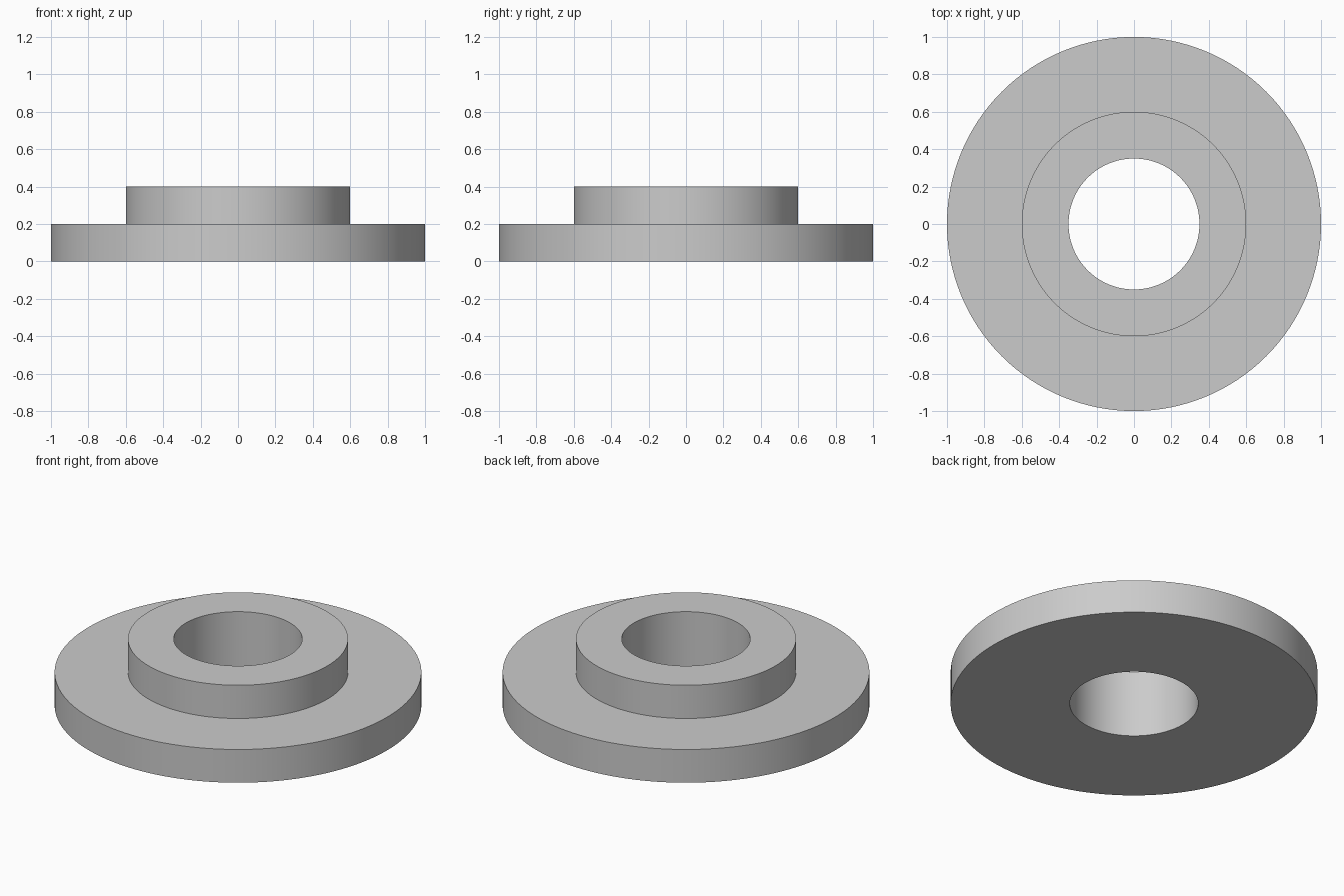
import bpy
import bmesh
import math
from mathutils import Matrix, Vector

SEGMENTS = 128

if "Cube" in bpy.data.objects:
    bpy.data.objects.remove(bpy.data.objects["Cube"], do_unlink=True)

# Single plain grey
grey = bpy.data.materials.new("plain grey")
grey.use_nodes = True
colour = (0.6, 0.6, 0.6, 1)
grey.diffuse_color = colour
grey.node_tree.nodes["Principled BSDF"].inputs["Base Color"].default_value = colour

# Stepped cross-section (radius, height): flange, collar and through bore
bore, collar, flange = 0.35, 0.6, 1.0
step, top = 0.2, 0.4
profile = [(bore, 0), (flange, 0), (flange, step),
           (collar, step), (collar, top), (bore, top)]

# Revolve the closed section about the vertical axis
bm = bmesh.new()
verts = [bm.verts.new((r, 0, z)) for r, z in profile]
edges = [bm.edges.new((a, b)) for a, b in zip(verts, verts[1:] + verts[:1])]
bmesh.ops.spin(bm, geom=verts + edges, cent=(0, 0, 0), axis=(0, 0, 1),
               angle=math.tau, steps=SEGMENTS, use_merge=True)
bmesh.ops.remove_doubles(bm, verts=bm.verts, dist=0.0001)
bmesh.ops.recalc_face_normals(bm, faces=bm.faces)

mesh = bpy.data.meshes.new("flanged_collar")
bm.to_mesh(mesh)
bm.free()
mesh.materials.append(grey)
body = bpy.data.objects.new("flanged_collar", mesh)
bpy.context.collection.objects.link(body)

# Smooth round walls with crisp rims
bpy.ops.object.select_all(action="DESELECT")
body.select_set(True)
bpy.context.view_layer.objects.active = body
bpy.ops.object.shade_smooth_by_angle(angle=math.radians(30))
